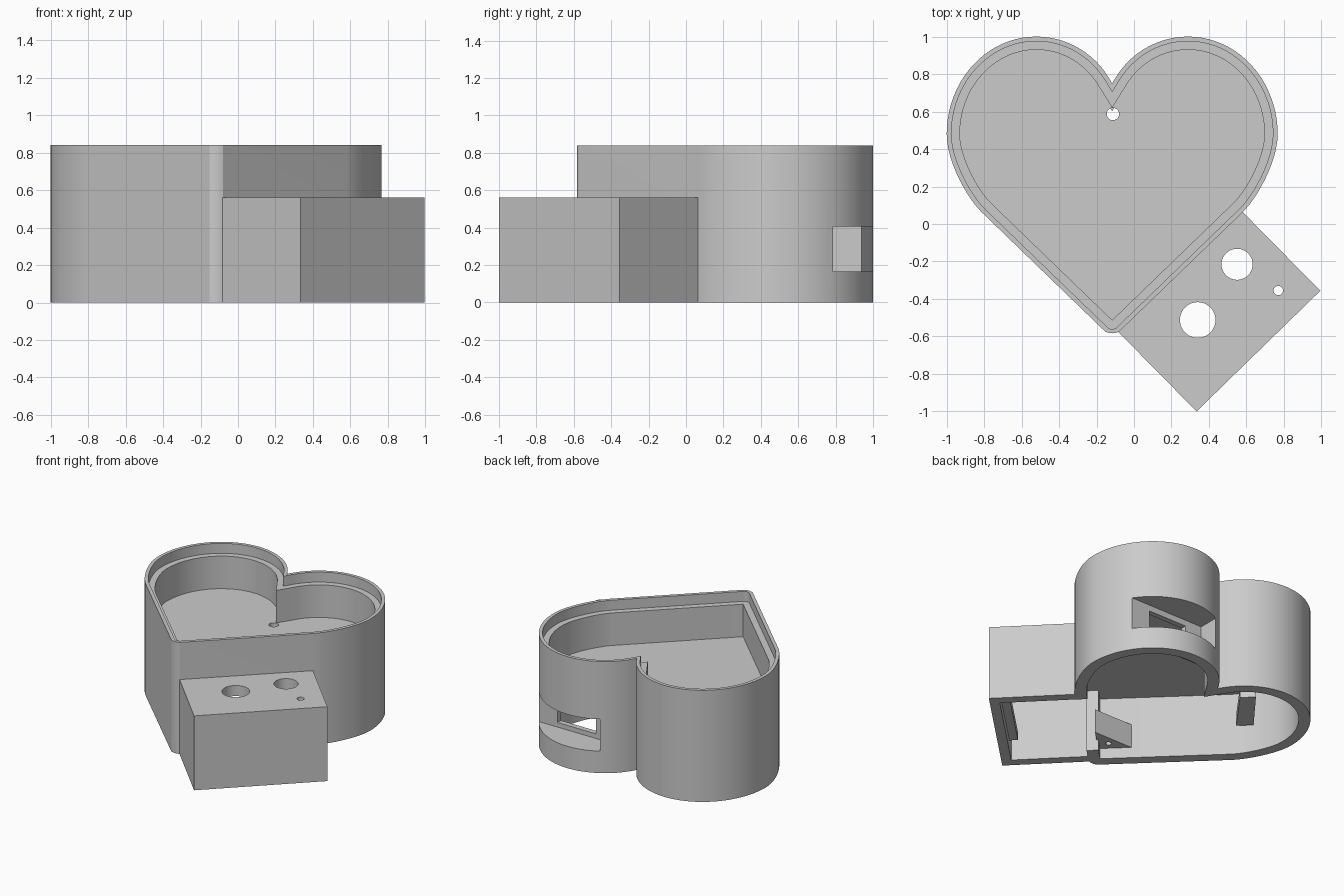
import bpy, bmesh, math
from mathutils import Vector

if "Cube" in bpy.data.objects:
    bpy.data.objects.remove(bpy.data.objects["Cube"])

CX = -0.1165  # symmetry line of the heart
CEIL = 0.47   # underside of the tray floor

grey = bpy.data.materials.new("grey plastic")
grey.diffuse_color = (0.6, 0.6, 0.6, 1)
grey.use_nodes = True
grey.node_tree.nodes["Principled BSDF"].inputs["Base Color"].default_value = grey.diffuse_color


def prism(name, pts, z0, z1):
    bm = bmesh.new()
    face = bm.faces.new([bm.verts.new((p[0], p[1], z0)) for p in pts])
    ext = bmesh.ops.extrude_face_region(bm, geom=[face])
    for v in ext["geom"]:
        if isinstance(v, bmesh.types.BMVert):
            v.co.z = z1
    bmesh.ops.recalc_face_normals(bm, faces=bm.faces)
    me = bpy.data.meshes.new(name)
    bm.to_mesh(me)
    bm.free()
    ob = bpy.data.objects.new(name, me)
    bpy.context.collection.objects.link(ob)
    me.materials.append(grey)
    return ob


def cut(target, pts, z0, z1):
    tool = prism("cutter", pts, z0, z1)
    mod = target.modifiers.new("cut", 'BOOLEAN')
    mod.operation, mod.solver, mod.object = 'DIFFERENCE', 'EXACT', tool
    bpy.context.view_layer.objects.active = target
    bpy.ops.object.modifier_apply(modifier=mod.name)
    bpy.data.objects.remove(tool)


def arc(x, y, rx, ry, a0, a1, n):
    return [Vector((x + rx * math.cos(a0 + (a1 - a0) * i / n), y + ry * math.sin(a0 + (a1 - a0) * i / n)))
            for i in range(n + 1)]


def circle(x, y, r, n=40):
    return arc(x, y, r, r, 0, 2 * math.pi * (n - 1) / n, n - 1)


def rect(x0, x1, y0, y1):
    return [(x0, y0), (x1, y0), (x1, y1), (x0, y1)]


def heart(d, tip=0.0):
    """Heart outline inset by d, with the bottom tip rounded off by tip."""
    top = math.pi / 2
    half = arc(0.405, 0.53, 0.458, 0.47, math.acos(-0.405 / 0.458), top, 14)
    half += arc(0.405, 0.48, 0.478, 0.52, top, 0, 20)[1:]
    half[0].x = 0
    # lower side of the lobe easing into the straight edge
    b = [Vector(p) for p in ((0.883, 0.48), (0.883, 0.33), (0.77, 0.134), (0.6975, 0.064))]
    for i in range(1, 13):
        t = i / 12
        half.append(b[0] * (1 - t) ** 3 + b[1] * 3 * t * (1 - t) ** 2 + b[2] * 3 * t * t * (1 - t) + b[3] * t ** 3)
    half.append(Vector((0, -0.61)))
    full = half + [Vector((-p.x, p.y)) for p in half[-2:0:-1]]
    out = []
    n = len(full)
    for i, p in enumerate(full):  # mitred inset (clockwise outline)
        e1 = (p - full[i - 1]).normalized()
        e2 = (full[(i + 1) % n] - p).normalized()
        n1, n2 = Vector((e1.y, -e1.x)), Vector((e2.y, -e2.x))
        out.append(p + (n1 + n2) * (d / (1 + n1.dot(n2))))
    out[0].y = half[0].y - 1.85 * d  # blunter notch
    if tip:
        k = len(half) - 1
        y = out[k].y
        out[k:k + 1] = [Vector((x * tip, y + h * tip)) for x, h in
                        ((1, 0.966), (0.5, 0.8), (0, 0.75), (-0.5, 0.8), (-1, 0.966))]
    return [(p.x + CX, p.y) for p in out]


# slanted frame of the side box, u along the heart edge and v outwards
P0, U, V = Vector((-0.08, -0.58)), Vector((0.716, 0.698)), Vector((0.69, -0.70))


def slanted(u0, u1, v0, v1):
    return [P0 + U * u + V * v for u, v in ((u0, v0), (u1, v0), (u1, v1), (u0, v1))]


# heart case: lid ledge, upper tray and lower cavity
case = prism("heart_case", heart(0, 0.036), 0, 0.84)
cut(case, heart(0.025, 0.02), 0.765, 0.95)
cut(case, heart(0.07), 0.52, 0.95)
cut(case, heart(0.08), -0.1, CEIL)
# wire hole, rear slot and passage to the side box
slot = rect(0.06, 0.9, 0.785, 1.2)
cut(case, circle(-0.1125, 0.587, 0.033), 0.4, 0.7)
cut(case, slot, 0.165, 0.405)
cut(case, slanted(0.15, 0.85, -0.14, 0.05), -0.1, CEIL)

# socket housing behind the rear slot: shelf, roof and back wall with a window
a = math.asin(0.215 / 0.42)
housing = prism("socket_housing", arc(0.30, 0.53, 0.42, 0.42, a, math.pi - a - 0.2, 24) + [Vector((0.01, 0.745))],
                0.125, 0.445)
cut(housing, slot, 0.165, 0.405)
cut(housing, rect(0.2, 0.52, 0.7, 0.8), 0.2, 0.36)

# side box, open below and towards the heart
box = prism("side_box", slanted(0, 0.922, -0.03, 0.6), 0, 0.56)
cut(box, slanted(0.07, 0.852, -0.1, 0.53), -0.1, 0.48)
for x, y, r in ((0.55, -0.215, 0.083), (0.34, -0.512, 0.095), (0.77, -0.355, 0.025)):
    cut(box, circle(x, y, r), 0.4, 0.7)
box_ledge = prism("box_ledge", slanted(0.2, 0.74, 0.47, 0.55), 0.08, 0.14)

# screw tabs inside the lower cavity
tip_tab = prism("tip_screw_tab", [(CX, -0.52), (CX + 0.17, -0.35), (CX - 0.17, -0.35)], 0.08, 0.26)
cut(tip_tab, circle(CX, -0.41, 0.02, 16), 0, 0.2)
side_tab = prism("side_screw_tab", [(0.30 + (t - s) * 0.707, 0.53 + (t + s) * 0.707) for s, t in
                                    ((0.50, -1.0), (0.62, -1.0), (0.67, -0.62), (0.56, -0.62))], 0.2, 0.28)

for ob in (case, housing, box, box_ledge, tip_tab, side_tab):
    bpy.ops.object.select_all(action='DESELECT')
    ob.select_set(True)
    bpy.context.view_layer.objects.active = ob
    bpy.ops.object.shade_smooth_by_angle(angle=math.radians(25))
